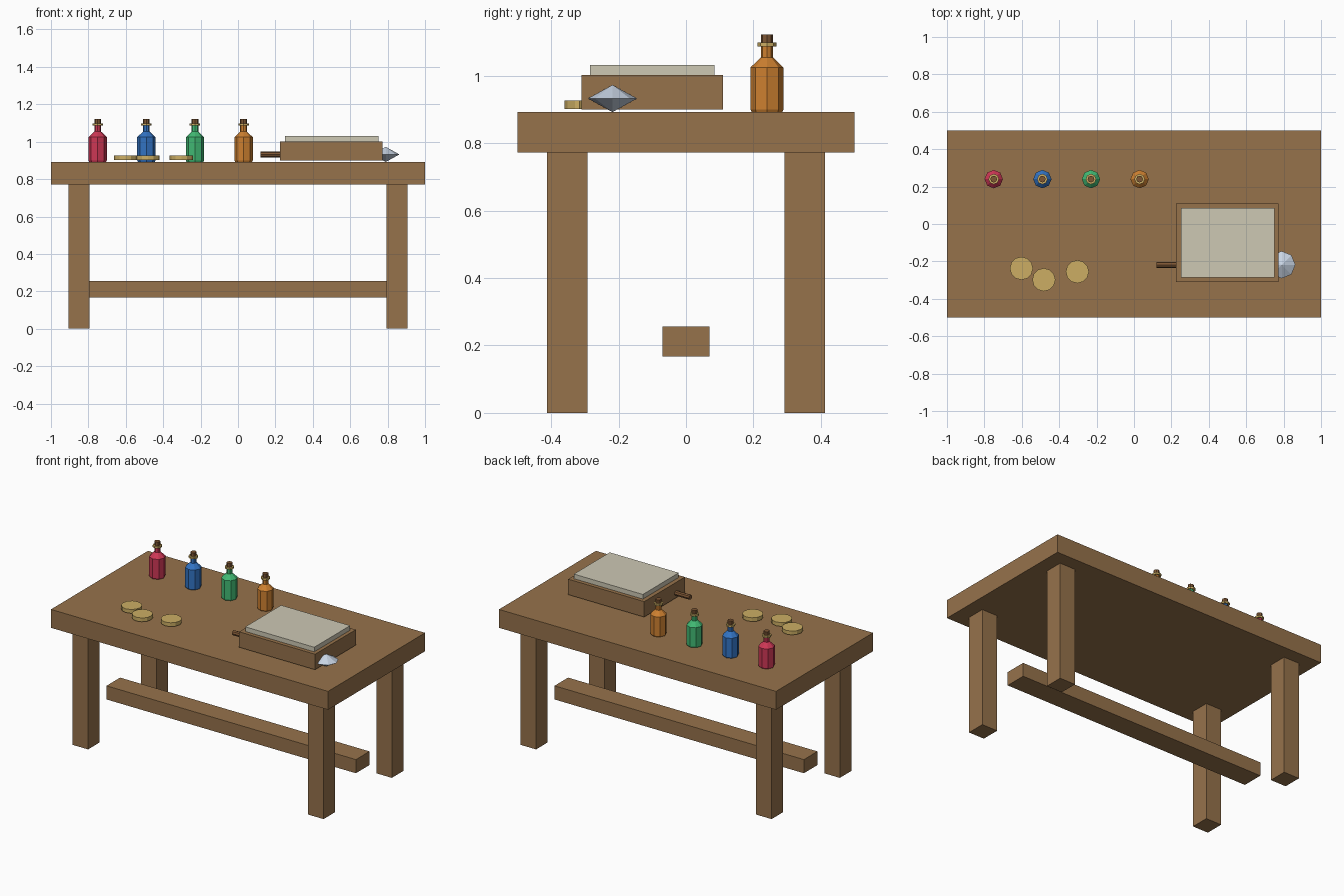
import bpy, math
from mathutils import Matrix

if "Cube" in bpy.data.objects:
    bpy.data.objects.remove(bpy.data.objects["Cube"])


def material(name, rgb):
    m = bpy.data.materials.new(name)
    lin = [((c / 255 + 0.055) / 1.055) ** 2.4 for c in rgb]
    m.diffuse_color = (*lin, 1)
    m.use_nodes = True
    m.node_tree.nodes["Principled BSDF"].inputs["Base Color"].default_value = m.diffuse_color
    return m


WOOD = material("wood", (150, 114, 75))
DARK = material("dark wood", (125, 86, 52))
PAPER = material("parchment", (205, 200, 180))
GOLD = material("gold", (204, 174, 100))
CRYSTAL = material("crystal", (200, 212, 228))
GLASS = [("red", (205, 55, 85)), ("blue", (50, 115, 195)),
         ("green", (65, 185, 115)), ("orange", (205, 128, 48))]


def add(name, verts, faces, mat):
    me = bpy.data.meshes.new(name)
    me.from_pydata(verts, [], faces)
    me.materials.append(mat)
    ob = bpy.data.objects.new(name, me)
    bpy.context.collection.objects.link(ob)
    return ob


def box(name, x0, x1, y0, y1, z0, z1, mat):
    v = [(x, y, z) for z in (z0, z1) for x, y in ((x0, y0), (x1, y0), (x1, y1), (x0, y1))]
    f = [(3, 2, 1, 0), (4, 5, 6, 7)] + [(i, (i + 1) % 4, (i + 1) % 4 + 4, i + 4) for i in range(4)]
    return add(name, v, f, mat)


def lathe(name, profile, loc, mat, n=8):
    """Revolve (radius, height) points around z, capping both ends."""
    v = [(r * math.cos(i * math.tau / n), r * math.sin(i * math.tau / n), z)
         for r, z in profile for i in range(n)]
    f = [(k * n + i, k * n + (i + 1) % n, (k + 1) * n + (i + 1) % n, (k + 1) * n + i)
         for k in range(len(profile) - 1) for i in range(n)]
    top = (len(profile) - 1) * n
    f += [tuple(reversed(range(n))), tuple(range(top, top + n))]
    ob = add(name, v, f, mat)
    ob.location = loc
    return ob


# Table
TOP = 0.892
box("tabletop", -1, 1, -0.5, 0.5, 0.772, TOP, WOOD)
for sx, side in ((-1, "left"), (1, "right")):
    for sy, end in ((-1, "front"), (1, "back")):
        x, y = sx * 0.85, sy * 0.352
        box(f"{end}_{side}_leg", x - 0.056, x + 0.056, y - 0.06, y + 0.06, 0, 0.772, WOOD)
box("stretcher", -0.9, 0.9, -0.07, 0.07, 0.167, 0.256, WOOD)

# Potion bottles with collar and cork
for i, (colour, rgb) in enumerate(GLASS):
    loc = (-0.75 + 0.26 * i, 0.24, TOP)
    glass = material(colour + " glass", rgb)
    lathe(colour + "_bottle", [(0.045, 0), (0.049, 0.008), (0.049, 0.132),
                               (0.018, 0.162), (0.018, 0.196)], loc, glass)
    lathe(colour + "_bottle_collar", [(0.028, 0.194), (0.028, 0.206)], loc, GOLD)
    lathe(colour + "_bottle_cork", [(0.018, 0.197), (0.018, 0.23)], loc, DARK)

# Coins
for i, (x, y) in enumerate(((-0.602, -0.237), (-0.482, -0.298), (-0.303, -0.255))):
    lathe(f"coin_{i + 1}", [(0.062, 0), (0.062, 0.025)], (x, y, 0.901), GOLD, 12)

# Book
box("book_cover", 0.225, 0.773, -0.31, 0.11, 0.9, 1.001, WOOD)
box("book_pages", 0.252, 0.75, -0.285, 0.085, 1.001, 1.031, PAPER)

# Wand passing under the book, with a crystal at its tip
rod = lathe("wand_rod", [(0.016, 0), (0.016, 0.66)], (0, 0, 0), DARK)
rod.matrix_world = Matrix.Translation((0.12, -0.218, 0.932)) @ Matrix.Rotation(math.pi / 2, 4, "Y")
lathe("wand_crystal", [(0.0005, -0.04), (0.073, 0), (0.0005, 0.04)], (0.79, -0.218, 0.932), CRYSTAL)
